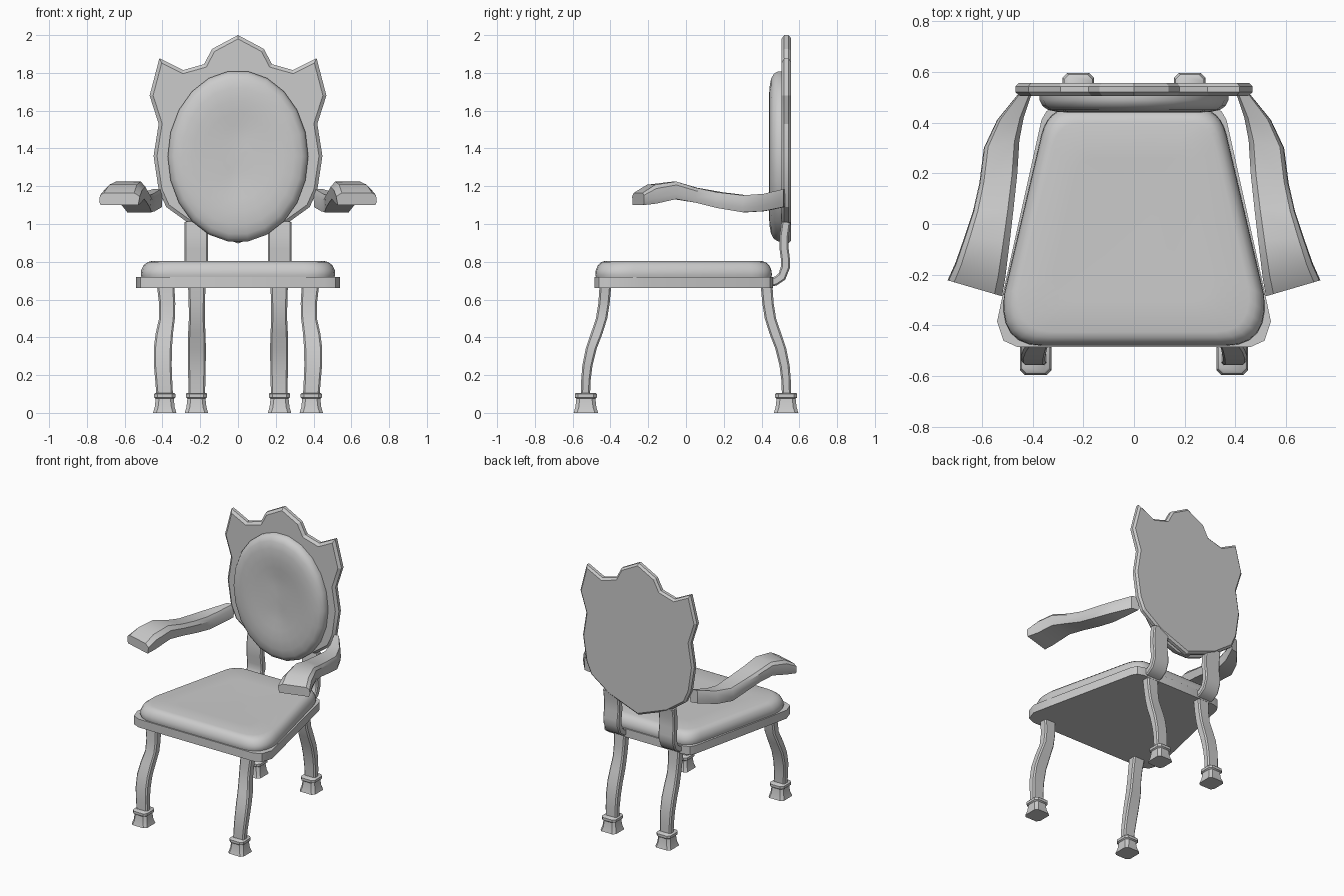
import bpy, bmesh, math
from mathutils import Vector

if "Cube" in bpy.data.objects:
    bpy.data.objects.remove(bpy.data.objects["Cube"])


def finish(bm, name, angle=35):
    bmesh.ops.recalc_face_normals(bm, faces=bm.faces)
    me = bpy.data.meshes.new(name)
    bm.to_mesh(me)
    bm.free()
    ob = bpy.data.objects.new(name, me)
    bpy.context.collection.objects.link(ob)
    bpy.context.view_layer.objects.active = ob
    ob.select_set(True)
    bpy.ops.object.shade_smooth_by_angle(angle=math.radians(angle))
    ob.select_set(False)
    return ob


def loft(name, rings, angle=35):
    """Skin a list of equal-length point rings and cap both ends."""
    bm = bmesh.new()
    vs = [[bm.verts.new(p) for p in r] for r in rings]
    n = len(vs[0])
    for a, b in zip(vs, vs[1:]):
        for i in range(n):
            j = (i + 1) % n
            bm.faces.new((a[i], a[j], b[j], b[i]))
    bm.faces.new(vs[0])
    bm.faces.new(vs[-1])
    return finish(bm, name, angle)


def mirrored(half):
    """Close a right-hand half outline by mirroring it across x = 0."""
    return half + [(-x, y) for x, y in reversed(half) if abs(x) > 1e-6]


def corner(a, c, b, n=6):
    """Rounded corner from a to b, pulled towards c."""
    a, b, c = Vector(a), Vector(b), Vector(c)
    return [tuple(a.lerp(c, i / n).lerp(c.lerp(b, i / n), i / n)) for i in range(n + 1)]


def inset(pts, d):
    """Move every edge of a closed outline inward by d."""
    p = [Vector(q) for q in pts]
    n = len(p)
    area = sum(p[i].x * p[(i + 1) % n].y - p[(i + 1) % n].x * p[i].y for i in range(n))
    s = 1 if area > 0 else -1
    out = []
    for i in range(n):
        e1, e2 = (p[i] - p[i - 1]).normalized(), (p[(i + 1) % n] - p[i]).normalized()
        n1, n2 = Vector((-e1.y, e1.x)) * s, Vector((-e2.y, e2.x)) * s
        out.append(p[i] + (n1 + n2) * (d / (1 + n1.dot(n2))))
    return out


def chamfered(hx, hy, c):
    return [(hx, -hy + c), (hx, hy - c), (hx - c, hy), (c - hx, hy),
            (-hx, hy - c), (-hx, c - hy), (c - hx, -hy), (hx - c, -hy)]


# seat frame: tapered board with clipped corners
frame = mirrored([(.46, -.485), (.515, -.46), (.54, -.385), (.505, -.22),
                  (.365, .41), (.345, .445), (.30, .46)])
loft("seat_frame", [[(x, y, z) for x, y in frame] for z in (.66, .72)])

# seat cushion: rounded trapezoid with a soft shoulder
pad = mirrored(corner((.36, -.48), (.535, -.48), (.513, -.28))
               + corner((.365, .35), (.34, .455), (.25, .455)))
rings = []
for k, z in [(.98, .70), (1, .73), (.995, .755), (.97, .782), (.93, .798), (.88, .805), (.6, .803), (.25, .8)]:
    rings.append([(x * k, (y + .03) * k - .03, z) for x, y in pad])
loft("seat_cushion", rings, 50)

# backrest plate: crowned outline with bevelled rims
crest = mirrored([(0, 2.0), (.137, 1.927), (.18, 1.846), (.29, 1.815), (.416, 1.878),
                  (.468, 1.68), (.42, 1.53), (.447, 1.36), (.42, 1.18), (.38, 1.09),
                  (.237, .987), (0, .897)])
loft("backrest_plate", [[(x, y, z) for x, z in inset(crest, d)]
                        for d, y in [(.018, .505), (0, .52), (0, .543), (.014, .556)]], 20)

# backrest cushion: oval pad with a tufted centre
rings = []
for k, y in [(1, .51), (1, .488), (.97, .465), (.91, .45), (.8, .441), (.65, .44),
             (.5, .444), (.36, .448), (.2, .452), (.06, .456)]:
    ring = []
    for i in range(22):
        a = math.tau * i / 22
        x, z = .372 * k * math.cos(a), .455 * k * math.sin(a)
        dent = sum(math.exp(-(x * x + (z - c) ** 2) / .006) for c in (-.13, .13))
        ring.append((x, y + .008 * dent, 1.358 + z))
    rings.append(ring)
loft("backrest_cushion", rings, 50)

# S-curve of the legs as (|y|, z, half width, half depth) and sideways centre of the front pair
leg_path = [(.427, .67, .046, .031), (.434, .58, .043, .030), (.447, .50, .042, .030),
            (.473, .42, .046, .031), (.502, .34, .048, .029), (.522, .25, .047, .027),
            (.53, .17, .045, .025), (.532, .09, .044, .024)]
front_x = [.383, .375, .376, .39, .398, .398, .393, .388]
foot_profile = [(0, .062), (.03, .053), (.075, .048), (.082, .056), (.1, .056), (.106, .05)]
# armrest stations: inner (x, y), outer (x, y), bottom z, top z
arm = [((.52, -.285), (.735, -.222), 1.10, 1.165),
       ((.508, -.215), (.705, -.155), 1.108, 1.208),
       ((.49, -.07), (.668, -.05), 1.132, 1.225),
       ((.475, .06), (.635, .05), 1.113, 1.192),
       ((.46, .20), (.61, .16), 1.085, 1.168),
       ((.452, .33), (.592, .30), 1.062, 1.152),
       ((.435, .42), (.54, .41), 1.068, 1.16),
       ((.40, .525), (.455, .515), 1.09, 1.185)]
# back strap as (y, z, half thickness direction angle)
strap = [(.435, .69, 90), (.475, .698, 80), (.508, .722, 45), (.526, .77, 10),
         (.527, .81, 0), (.519, .87, -5), (.520, .94, 0), (.53, 1.01, 5)]

for s, side in [(1, "right"), (-1, "left")]:
    # legs and feet
    for f, end in [(-1, "front"), (1, "back")]:
        rings = []
        for i, (y, z, hx, hy) in enumerate(leg_path):
            cx = front_x[i] if f < 0 else .218
            rings.append([(s * (cx + u), f * (y + v), z) for u, v in chamfered(hx, hy, .009)])
        loft(f"{end}_{side}_leg", rings)
        cx = .388 if f < 0 else .22
        loft(f"{end}_{side}_foot", [[(s * cx + u, f * .53 + v, z) for u, v in
                                     chamfered(r, r * 1.05, .018)] for z, r in foot_profile])

    # armrest: swept blade with clipped upper edges
    rings = []
    for (ix, iy), (ox, oy), lo, hi in arm:
        ring = []
        for t, z in [(0.04, lo), (.96, lo), (1, lo + .3 * (hi - lo)), (.98, hi - .2 * (hi - lo)),
                     (.88, hi), (.14, hi), (0, hi - .3 * (hi - lo))]:
            ring.append((s * (ix + t * (ox - ix)), iy + t * (oy - iy), z))
        rings.append(ring)
    loft(f"{side}_armrest", rings)

    # strap joining seat to backrest
    rings = []
    for y, z, a in strap:
        dy, dz = math.cos(math.radians(a)), -math.sin(math.radians(a))
        rings.append([(s * .222 + u, y + v * dy, z + v * dz) for u, v in chamfered(.062, .024, .008)])
    loft(f"{side}_back_strap", rings)
